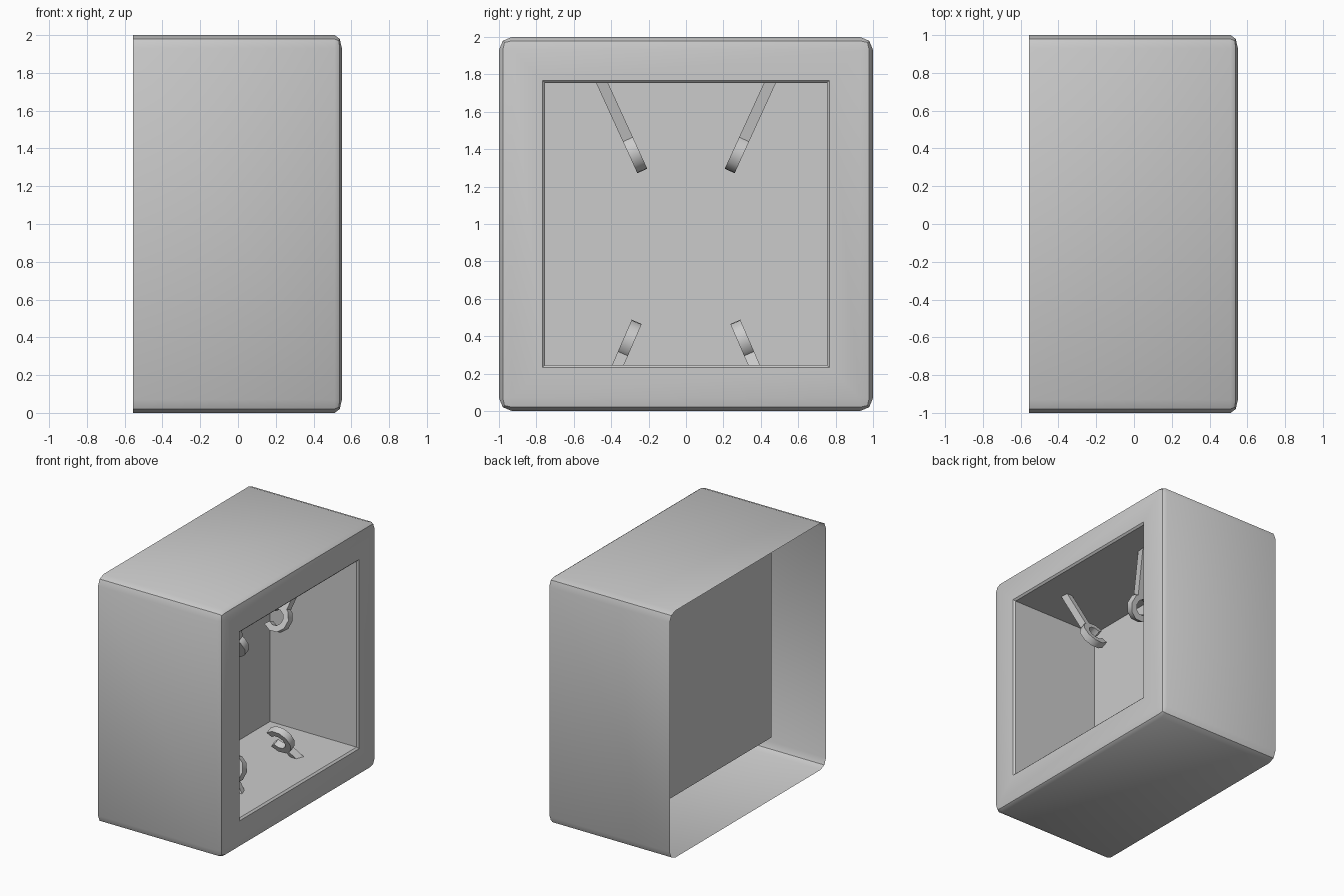
import bpy, bmesh, math
from mathutils import Vector

if "Cube" in bpy.data.objects:
    bpy.data.objects.remove(bpy.data.objects["Cube"])

FRONT, BACK = 0.55, -0.555


def finish(bm, name, angle=40):
    me = bpy.data.meshes.new(name)
    bm.to_mesh(me)
    bm.free()
    ob = bpy.data.objects.new(name, me)
    bpy.context.collection.objects.link(ob)
    bpy.ops.object.select_all(action='DESELECT')
    ob.select_set(True)
    bpy.context.view_layer.objects.active = ob
    bpy.ops.object.shade_smooth_by_angle(angle=math.radians(angle))
    return ob


# Housing: bevelled cube, open at the back, with a recessed compartment
def housing():
    bm = bmesh.new()
    bmesh.ops.create_cube(bm, size=2)
    edges = [e for e in bm.edges if not all(v.co.x < -0.9 for v in e.verts)]
    bmesh.ops.bevel(bm, geom=edges, offset=0.07, offset_type='OFFSET',
                    segments=2, profile=0.5, affect='EDGES')
    back = [f for f in bm.faces if f.normal.x < -0.99]
    bmesh.ops.delete(bm, geom=back, context='FACES')
    for v in bm.verts:
        t = (v.co.x + 1) / 2
        v.co.x = BACK + t * (FRONT - BACK)
        v.co.z += 1
    bm.normal_update()
    face = max((f for f in bm.faces if f.normal.x > 0.99), key=lambda f: f.calc_area())
    # frame, softened opening edge, then the compartment
    bmesh.ops.inset_region(bm, faces=[face], thickness=0.93 - 0.767, use_even_offset=True)
    bmesh.ops.inset_region(bm, faces=[face], thickness=0.014, use_even_offset=True)
    for v in face.verts:
        v.co.x -= 0.014
    ext = bmesh.ops.extrude_discrete_faces(bm, faces=[face])['faces'][0]
    for v in ext.verts:
        v.co.x = -0.24
    return finish(bm, "housing")


def prism(bm, loop, side, base, axis, width):
    """Outline in the (x, along-axis) plane, thickened sideways."""
    rings = [[bm.verts.new(base + Vector((x, 0, 0)) + axis * s + side * (k * width / 2))
              for x, s in loop] for k in (-1, 1)]
    n = len(loop)
    bm.faces.new(rings[0])
    bm.faces.new(rings[1][::-1])
    for i in range(n):
        j = (i + 1) % n
        bm.faces.new((rings[0][i], rings[1][i], rings[1][j], rings[0][j]))


# Hook: open ring carried on a flat arm
def hook(name, base, tip, r_out=0.11, r_in=0.062, width=0.058, cx=0.165):
    base, tip = Vector((0, *base)), Vector((0, *tip))
    axis = (tip - base).normalized()
    side = axis.cross(Vector((1, 0, 0)))
    cs = (tip - base).length - r_out
    angles = [math.radians(-140 + 35 * i) for i in range(9)]
    ring = [(cx + r * math.cos(a), cs + r * math.sin(a))
            for r, seq in ((r_out, angles), (r_in, angles[::-1])) for a in seq]
    bm = bmesh.new()
    prism(bm, ring, side, base, axis, width)
    joint = cs - r_out * 0.72
    arm = [(0.265, -0.01), (0.315, -0.01), (0.24, joint), (0.19, joint)]
    prism(bm, arm, side, base, axis, width)
    bmesh.ops.recalc_face_normals(bm, faces=bm.faces)
    return finish(bm, name)


housing()
for label, s in (("left", -1), ("right", 1)):
    hook("upper_hook_" + label, (s * 0.45, 1.757), (s * 0.232, 1.28))
    hook("lower_hook_" + label, (s * 0.365, 0.243), (s * 0.262, 0.48))
